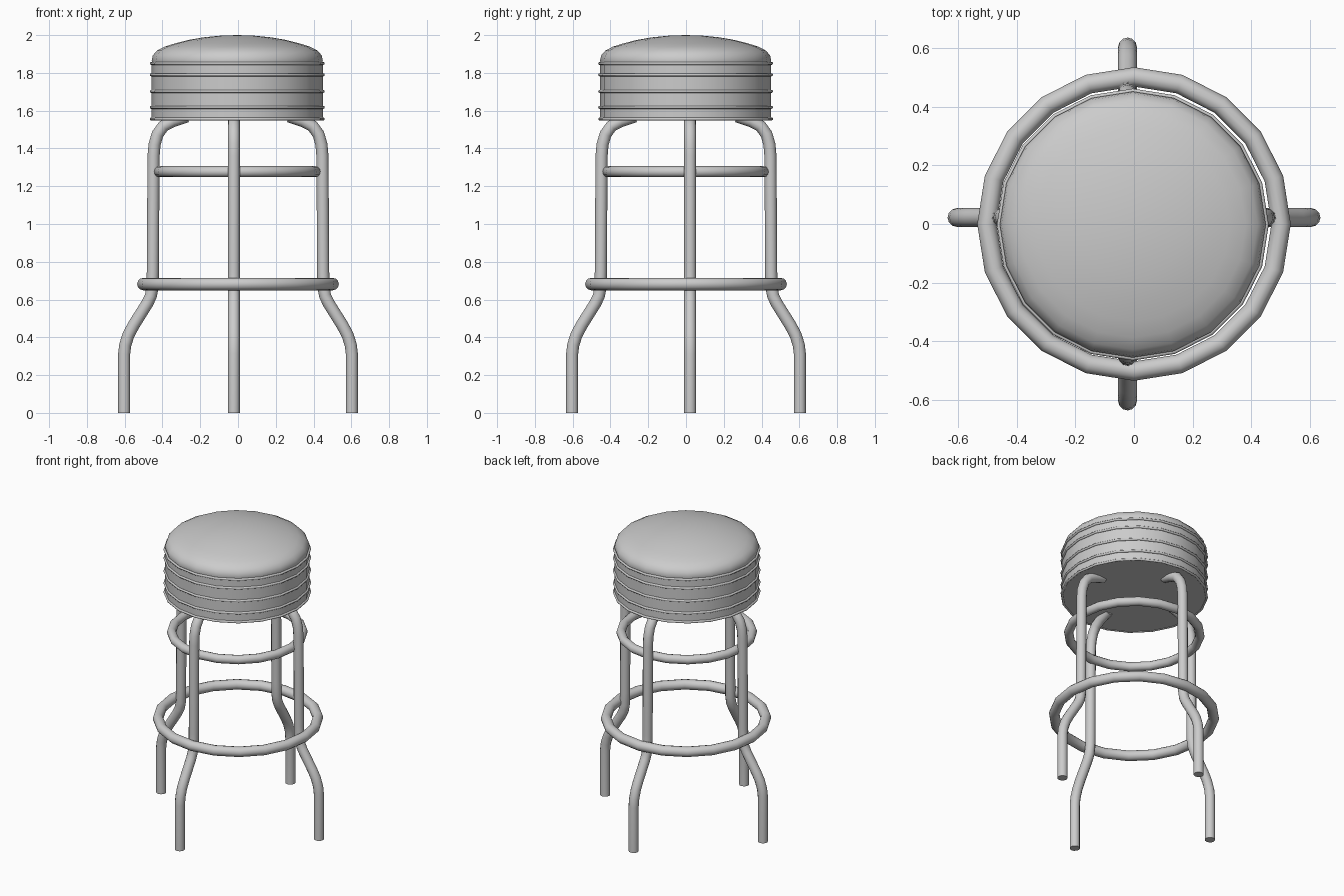
import bpy, bmesh, math

if "Cube" in bpy.data.objects:
    bpy.data.objects.remove(bpy.data.objects["Cube"])

SIDES = 20
CX, CY = -0.004, -0.002   # seat sits a hair off the leg frame centre


def smooth(obj, angle=50):
    bpy.ops.object.select_all(action='DESELECT')
    obj.select_set(True)
    bpy.context.view_layer.objects.active = obj
    bpy.ops.object.shade_smooth_by_angle(angle=math.radians(angle))


def lathe(name, profile, loc):
    """Spin an (r, z) profile round the z axis."""
    bm = bmesh.new()
    verts = [bm.verts.new((r, 0, z)) for r, z in profile]
    edges = [bm.edges.new(p) for p in zip(verts, verts[1:])]
    bmesh.ops.spin(bm, geom=verts + edges, cent=(0, 0, 0), axis=(0, 0, 1),
                   angle=math.tau, steps=SIDES, use_duplicate=False)
    bmesh.ops.remove_doubles(bm, verts=bm.verts, dist=1e-4)
    bmesh.ops.recalc_face_normals(bm, faces=bm.faces)
    mesh = bpy.data.meshes.new(name)
    bm.to_mesh(mesh)
    bm.free()
    obj = bpy.data.objects.new(name, mesh)
    bpy.context.collection.objects.link(obj)
    obj.location = loc
    smooth(obj)
    return obj


def ring(name, major, minor, loc, sections=12):
    bpy.ops.mesh.primitive_torus_add(major_segments=SIDES, minor_segments=sections,
                                     major_radius=major, minor_radius=minor, location=loc)
    obj = bpy.context.object
    obj.name = name
    smooth(obj)
    return obj


def tube(name, points, radius):
    """Round capped tube along a list of points."""
    curve = bpy.data.curves.new(name, 'CURVE')
    curve.dimensions = '3D'
    curve.bevel_depth = radius
    curve.bevel_resolution = 4
    curve.use_fill_caps = True
    spline = curve.splines.new('POLY')
    spline.points.add(len(points) - 1)
    for p, co in zip(spline.points, points):
        p.co = (*co, 1)
    obj = bpy.data.objects.new(name, curve)
    bpy.context.collection.objects.link(obj)
    bpy.ops.object.select_all(action='DESELECT')
    obj.select_set(True)
    bpy.context.view_layer.objects.active = obj
    bpy.ops.object.convert(target='MESH')
    smooth(bpy.context.object)


# Seat drum and domed cushion
lathe("seat_drum", [(0, 1.552), (0.453, 1.552), (0.453, 1.85), (0, 1.85)], (CX, CY, 0))
lathe("seat_cushion", [(0.447, 1.84), (0.453, 1.865), (0.447, 1.893), (0.425, 1.918),
                       (0.385, 1.939), (0.33, 1.956), (0.26, 1.974), (0.18, 1.988),
                       (0.09, 1.997), (0, 2.0)], (CX, CY, 0))

# Thin trim bands round the drum
for i, z in enumerate((1.556, 1.618, 1.702, 1.79, 1.85)):
    ring(f"trim_band_{i + 1}", 0.455, 0.008, (CX, CY, z), 8)

# Upper brace and foot ring
ring("upper_brace_ring", 0.412, 0.029, (CX, CY, 1.277))
ring("foot_ring", 0.501, 0.033, (0, 0, 0.682))

# Four bent legs, profile as (distance from centre, height)
leg = [(0.603, 0.0), (0.603, 0.31), (0.597, 0.36), (0.579, 0.415), (0.552, 0.465),
       (0.48, 0.58), (0.461, 0.62), (0.452, 0.67), (0.451, 0.75), (0.447, 1.36),
       (0.442, 1.42), (0.426, 1.475), (0.395, 1.518), (0.345, 1.545), (0.27, 1.57)]
SHIFT = 0.022
for name, s in (("left_leg", -1), ("right_leg", 1)):
    tube(name, [(s * d, SHIFT, z) for d, z in leg], 0.032)
for name, s in (("front_leg", -1), ("back_leg", 1)):
    tube(name, [(-SHIFT, s * d, z) for d, z in leg], 0.032)
